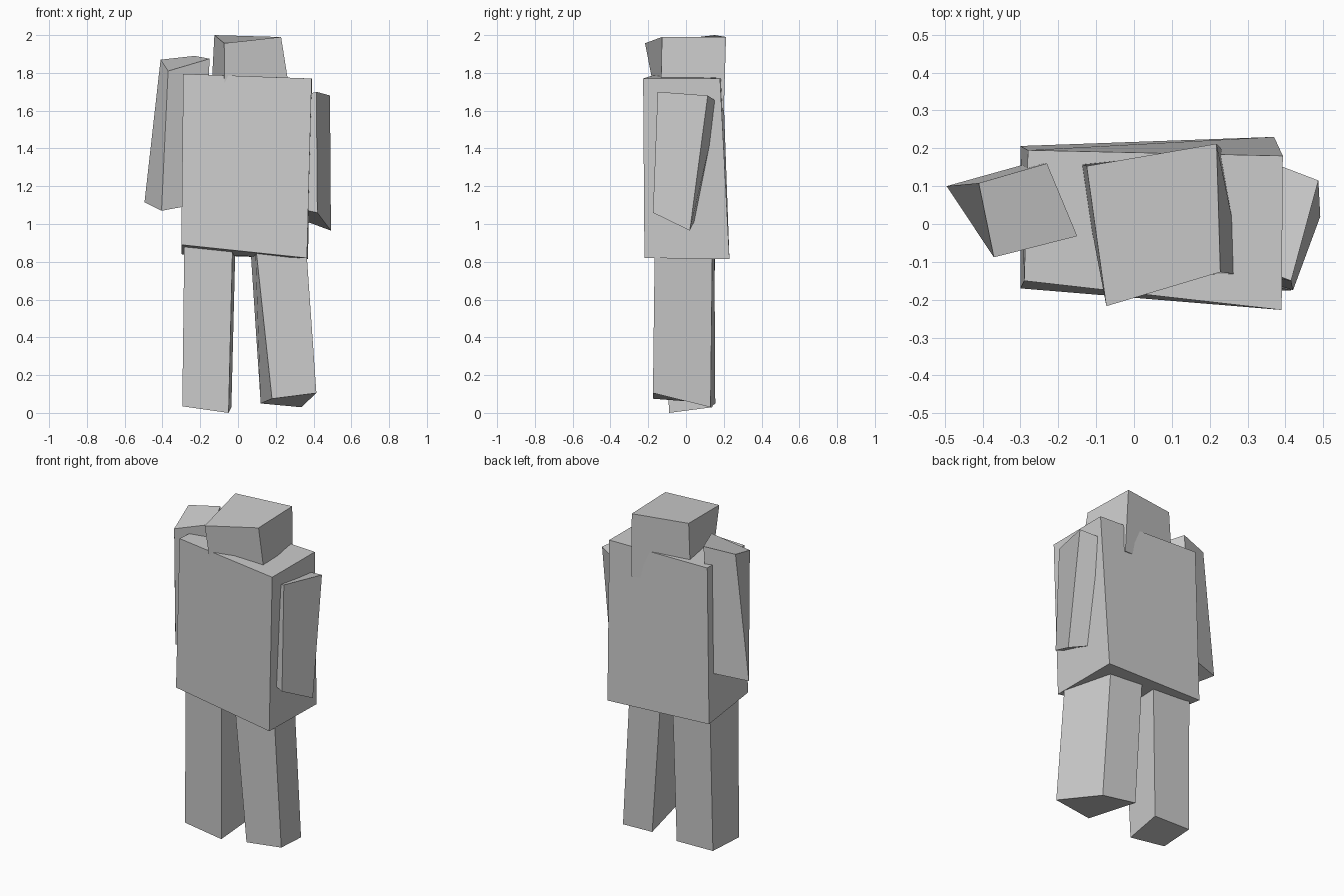
import bpy
import bmesh


def skewed_box(name, bottom, top):
    """Six-sided block; each ring runs front-left, front-right, back-right, back-left."""
    bm = bmesh.new()
    lo = [bm.verts.new(p) for p in bottom]
    hi = [bm.verts.new(p) for p in top]
    bm.faces.new(lo[::-1])
    bm.faces.new(hi)
    for i in range(4):
        j = (i + 1) % 4
        bm.faces.new((lo[i], lo[j], hi[j], hi[i]))
    bmesh.ops.recalc_face_normals(bm, faces=bm.faces)
    mesh = bpy.data.meshes.new(name)
    bm.to_mesh(mesh)
    bm.free()
    obj = bpy.data.objects.new(name, mesh)
    bpy.context.collection.objects.link(obj)
    return obj


# Torso block
skewed_box("torso",
           [(-.30, -.17, .89), (.365, -.22, .82), (.37, .23, .815), (-.30, .206, .84)],
           [(-.29, -.15, 1.795), (.39, -.227, 1.77), (.393, .18, 1.77), (-.28, .195, 1.785)])

# Head, sunk into the top of the torso and poking out at the back
skewed_box("head",
           [(-.07, -.145, 1.59), (.29, -.135, 1.60), (.23, .20, 1.60), (-.145, .16, 1.62)],
           [(-.073, -.217, 1.957), (.228, -.127, 1.99), (.218, .212, 1.99), (-.125, .153, 2.0)])

# Raised arm on the -x side
skewed_box("left_arm",
           [(-.405, -.025, 1.07), (-.19, .02, 1.11), (-.28, .16, 1.13), (-.495, .10, 1.115)],
           [(-.37, -.088, 1.81), (-.15, -.032, 1.875), (-.23, .16, 1.89), (-.41, .108, 1.87)])

# Lower arm on the +x side, inner half buried in the torso
skewed_box("right_arm",
           [(.28, -.13, 1.09), (.42, -.175, 1.06), (.492, .02, .965), (.33, .05, 1.025)],
           [(.28, -.10, 1.66), (.415, -.15, 1.70), (.487, .115, 1.68), (.33, .175, 1.64)])

# Legs
skewed_box("left_leg",
           [(-.295, -.09, .035), (-.05, -.09, 0), (-.035, .14, .03), (-.28, .14, .035)],
           [(-.284, -.10, .92), (-.028, -.12, .92), (-.013, .15, .92), (-.27, .155, .92)])
skewed_box("right_leg",
           [(.18, -.175, .075), (.415, -.175, .105), (.335, .13, .03), (.12, .155, .05)],
           [(.09, -.165, .92), (.358, -.165, .92), (.28, .14, .92), (.063, .15, .92)])
